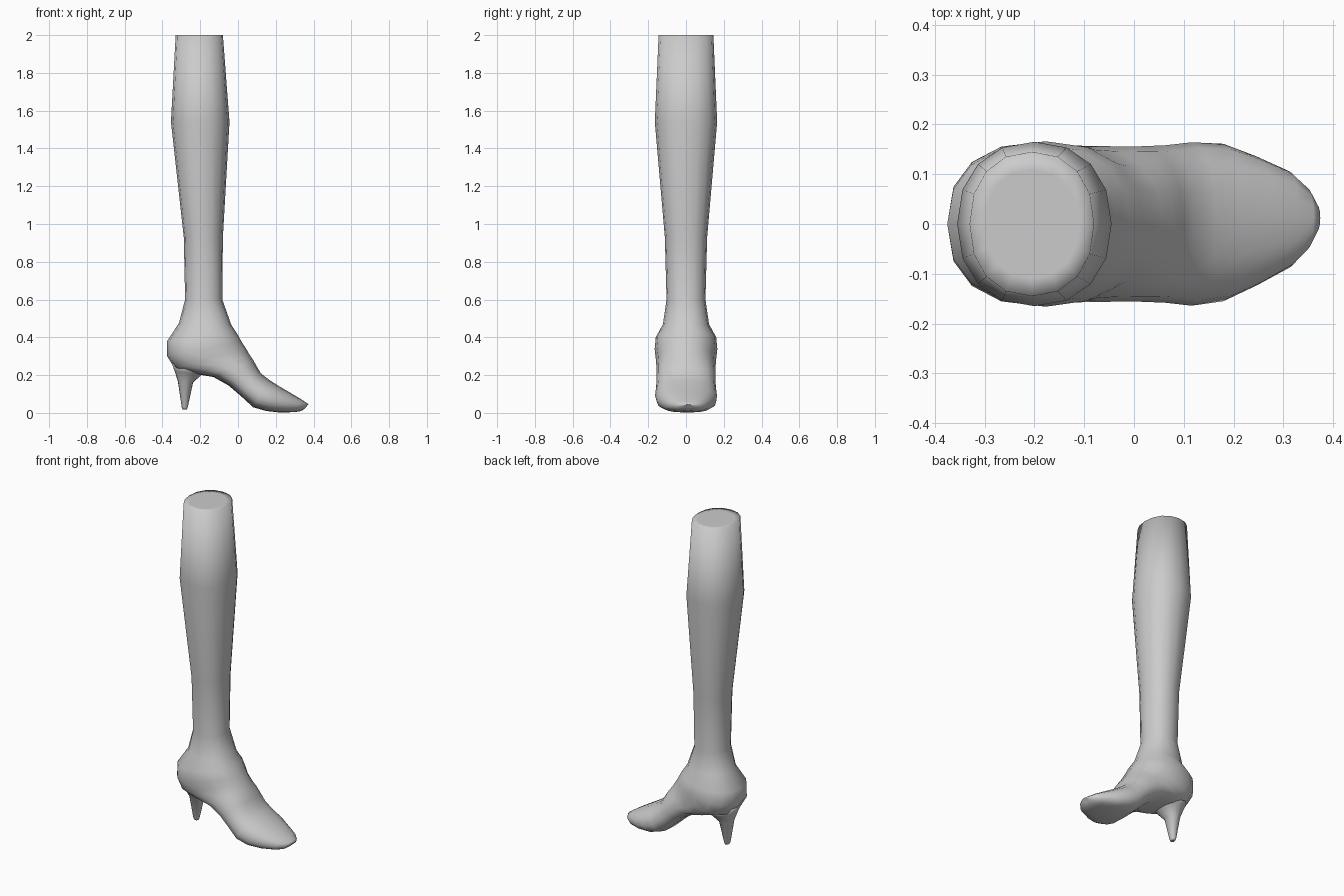
import bpy, bmesh, math
from mathutils import Vector

if "Cube" in bpy.data.objects:
    bpy.data.objects.remove(bpy.data.objects["Cube"])

SIDES = 16


def section(back, front, half_width, flat=2.2, centre=0.5, shift=0.0):
    """Rounded ring spanning two points of the side profile."""
    b = Vector((back[0], 0, back[1]))
    f = Vector((front[0], 0, front[1]))
    mid = b.lerp(f, centre)
    ring = []
    for i in range(SIDES):
        a = 2 * math.pi * i / SIDES
        c, s = math.cos(a), math.sin(a)
        p = 2 / (2.2 if c > 0 else flat)
        end = f if c > 0 else b
        pt = mid + (end - mid) * abs(c) ** p
        pt.y = math.copysign(abs(s) ** p, s) * half_width + shift
        ring.append(pt)
    return ring


def loft(name, rings, cap_inset=0.75):
    """Skin a list of rings and close both ends with an inset cap."""
    def inset(ring):
        c = sum(ring, Vector()) / len(ring)
        return [c.lerp(p, cap_inset) for p in ring]

    rings = [inset(rings[0])] + rings + [inset(rings[-1])]
    bm = bmesh.new()
    loops = [[bm.verts.new(p) for p in r] for r in rings]
    for a, b in zip(loops, loops[1:]):
        for i in range(SIDES):
            j = (i + 1) % SIDES
            bm.faces.new((a[i], a[j], b[j], b[i]))
    bm.faces.new(loops[0])
    bm.faces.new(loops[-1])
    bmesh.ops.recalc_face_normals(bm, faces=bm.faces)
    for face in bm.faces:
        face.smooth = True
    me = bpy.data.meshes.new(name)
    bm.to_mesh(me)
    bm.free()
    ob = bpy.data.objects.new(name, me)
    bpy.context.collection.objects.link(ob)
    return ob


# Leg and shoe: calf, ankle, heel cup, arch, toe
loft("leg_and_shoe", [
    section((-.33, 2.0), (-.08, 2.0), .145),
    section((-.355, 1.54), (-.045, 1.54), .165),
    section((-.287, .93), (-.08, .93), .112),
    section((-.28, .6), (-.083, .6), .103),
    section((-.313, .475), (-.035, .465), .122),
    section((-.375, .38), (-.005, .42), .160, 2.3),
    section((-.375, .30), (.02, .375), .166, 2.4),
    section((-.335, .235), (.04, .345), .160, 2.5, .46),
    section((-.22, .205), (.06, .31), .157, 2.6, .42),
    section((-.13, .19), (.08, .28), .156, 2.8, .42),
    section((-.05, .145), (.10, .245), .156, 2.8, .42),
    section((.02, .085), (.12, .21), .158, 2.8, .42),
    section((.08, .03), (.165, .175), .164, 2.8, .42),
    section((.15, .01), (.22, .14), .158, 2.8, .42, .003),
    section((.22, .002), (.28, .105), .130, 2.8, .42, .006),
    section((.30, .004), (.33, .075), .096, 2.6, .45, .009),
    section((.335, .01), (.36, .055), .062, 2.4, .5, .011),
    section((.352, .022), (.374, .046), .030, 2.2, .5, .012),
])

# Tapered stiletto heel
loft("heel", [
    section((-.352, .265), (-.13, .25), .125),
    section((-.335, .22), (-.19, .205), .085),
    section((-.318, .165), (-.238, .16), .046),
    section((-.298, .03), (-.266, .03), .020),
    section((-.292, .018), (-.270, .018), .014),
])
